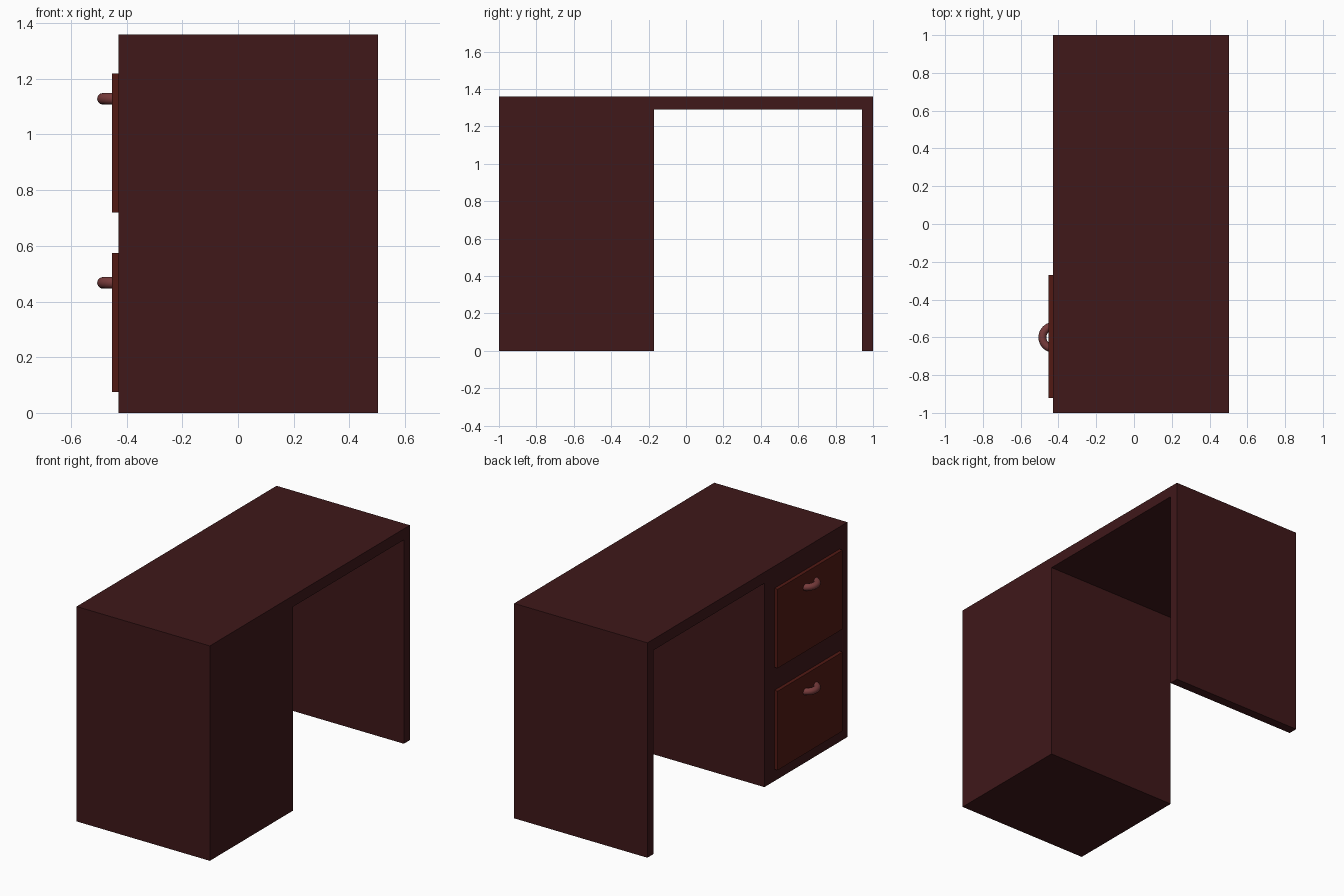
import bpy, bmesh, math

if "Cube" in bpy.data.objects:
    bpy.data.objects.remove(bpy.data.objects["Cube"])


def material(name, rgb):
    m = bpy.data.materials.new(name)
    m.diffuse_color = (*rgb, 1)
    m.use_nodes = True
    m.node_tree.nodes["Principled BSDF"].inputs["Base Color"].default_value = m.diffuse_color
    return m


BODY = material("dark_wood", (0.05, 0.009, 0.010))
FRONT = material("red_wood", (0.085, 0.010, 0.007))
PULL = material("handle_red", (0.19, 0.045, 0.045))


def extrude_profile(name, profile, x0, x1, mat):
    """Extrude a closed (y, z) outline along x."""
    bm = bmesh.new()
    face = bm.faces.new([bm.verts.new((x0, y, z)) for y, z in profile])
    ext = bmesh.ops.extrude_face_region(bm, geom=[face])
    verts = [g for g in ext["geom"] if isinstance(g, bmesh.types.BMVert)]
    bmesh.ops.translate(bm, verts=verts, vec=(x1 - x0, 0, 0))
    bmesh.ops.recalc_face_normals(bm, faces=bm.faces)
    me = bpy.data.meshes.new(name)
    bm.to_mesh(me)
    bm.free()
    me.materials.append(mat)
    ob = bpy.data.objects.new(name, me)
    bpy.context.collection.objects.link(ob)
    return ob


def handle(name, x, y, z, radius, thick, mat):
    """Half-ring pull lying flat, its ends sunk into the drawer front."""
    cu = bpy.data.curves.new(name, "CURVE")
    cu.dimensions = "3D"
    cu.bevel_depth = thick
    cu.bevel_resolution = 4
    cu.use_fill_caps = True
    n = 24
    sp = cu.splines.new("POLY")
    sp.points.add(n)
    for i, p in enumerate(sp.points):
        a = math.pi * (0.5 + i / n)
        p.co = (x + radius * math.cos(a), y + radius * math.sin(a), z, 1)
    sp.use_smooth = True
    cu.materials.append(mat)
    ob = bpy.data.objects.new(name, cu)
    bpy.context.collection.objects.link(ob)


# Desk body: drawer cabinet, table top and side panel in one outline
extrude_profile("desk_body", [
    (-1, 0), (-0.17, 0), (-0.17, 1.29), (0.94, 1.29),
    (0.94, 0), (1, 0), (1, 1.36), (-1, 1.36)], -0.43, 0.503, BODY)

# Two drawer fronts with their handles
for label, z0, zh in (("lower", 0.075, 0.467), ("upper", 0.72, 1.128)):
    z1 = z0 + 0.5
    extrude_profile(label + "_drawer_front",
                    [(-0.92, z0), (-0.27, z0), (-0.27, z1), (-0.92, z1)],
                    -0.453, -0.425, FRONT)
    handle(label + "_drawer_handle", -0.425, -0.6, zh, 0.06, 0.021, PULL)
